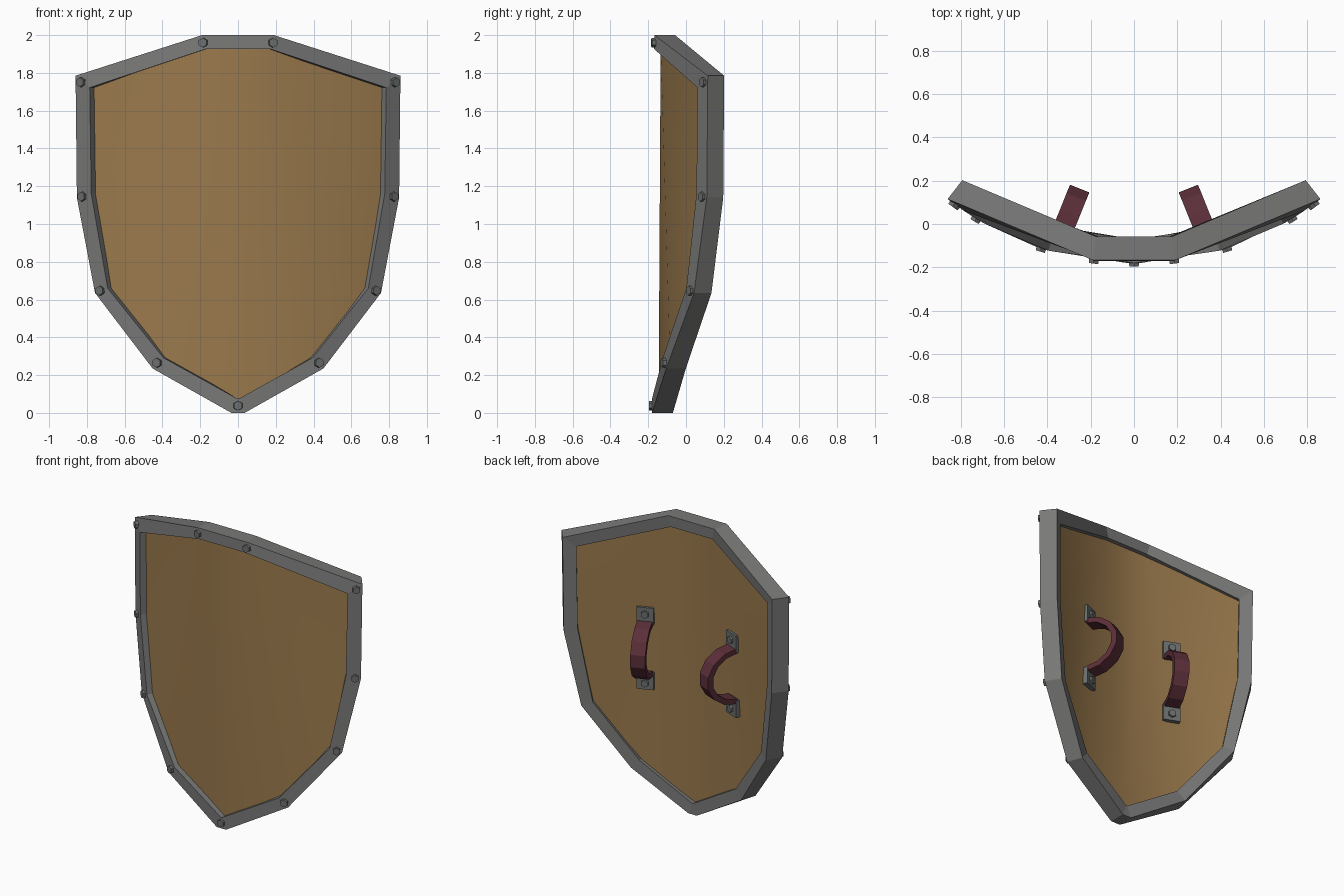
import bpy, bmesh, math
from mathutils import Matrix, Vector

if "Cube" in bpy.data.objects:
    bpy.data.objects.remove(bpy.data.objects["Cube"])

R, CY = 1.40, 1.22   # bend radius of the front face and bend centre (y)


def mat(name, c):
    m = bpy.data.materials.new(name)
    m.diffuse_color = (*c, 1)
    m.use_nodes = True
    m.node_tree.nodes["Principled BSDF"].inputs["Base Color"].default_value = m.diffuse_color
    return m


WOOD = mat("wood brown", (0.32, 0.19, 0.072))
STEEL = mat("rim grey", (0.19, 0.19, 0.188))
FIT = mat("fitting grey", (0.15, 0.16, 0.16))
LEATHER = mat("dark red leather", (0.105, 0.028, 0.04))


def bend(x, z, d):
    """Point on the bent shield; x is measured on the front face, d is depth."""
    s = x / R
    return Vector(((R - d) * s, CY - (R - d) * math.sqrt(1 - s * s), z))


def finish(name, bm, m, smooth=False):
    bmesh.ops.recalc_face_normals(bm, faces=bm.faces)
    me = bpy.data.meshes.new(name)
    bm.to_mesh(me)
    bm.free()
    me.materials.append(m)
    ob = bpy.data.objects.new(name, me)
    bpy.context.collection.objects.link(ob)
    if smooth:
        bpy.ops.object.select_all(action='DESELECT')
        ob.select_set(True)
        bpy.context.view_layer.objects.active = ob
        bpy.ops.object.shade_smooth_by_angle(angle=math.radians(40))
    return ob


# Half outlines of the shield, top to bottom
outer = [(0.19, 2.0), (0.86, 1.785), (0.853, 1.14), (0.757, 0.635), (0.452, 0.235), (0.035, 0.0)]
inner = [(0.17, 1.927), (0.785, 1.722), (0.777, 1.16), (0.69, 0.66), (0.395, 0.292), (0.004, 0.075)]


def full(half):
    return half + [(-x, z) for x, z in reversed(half)]


# Rim: rectangular section swept round the outline
bm = bmesh.new()
rings = [[bm.verts.new(bend(x, z, d)) for x, z in full(o)]
         for o, d in ((outer, 0), (inner, 0), (inner, 0.11), (outer, 0.11))]
n = len(rings[0])
for k in range(4):
    a, b = rings[k], rings[(k + 1) % 4]
    for i in range(n):
        j = (i + 1) % n
        bm.faces.new((a[i], a[j], b[j], b[i]))
finish("rim", bm, STEEL)

# Wooden panel: centre triangle plus a fan on each side, tucked into the rim
mid = [((a[0] * .3 + b[0] * .7), (a[1] * .3 + b[1] * .7)) for a, b in zip(outer, inner)]
mid[-1] = (0, 0.055)
bm = bmesh.new()
loops = []
for d in (0.035, 0.08):
    right = [bm.verts.new(bend(x, z, d)) for x, z in mid]
    left = [bm.verts.new(bend(-x, z, d)) for x, z in mid[:-1]] + [right[-1]]
    for s in (right, left):
        for i in range(1, 5):
            bm.faces.new((s[0], s[i], s[i + 1]))
    bm.faces.new((left[0], right[0], right[-1]))
    loops.append(right + left[:-1][::-1])
a, b = loops
for i in range(len(a)):
    j = (i + 1) % len(a)
    bm.faces.new((a[i], a[j], b[j], b[i]))
finish("wood_panel", bm, WOOD, True)


def frame(origin, u, nrm):
    """Matrix with local x = u, local y = up, local z = nrm."""
    m = Matrix((u, Vector((0, 0, 1)), nrm)).transposed().to_4x4()
    m.translation = origin
    return m


def hex_bolt(bm, m, h=0.02):
    bmesh.ops.create_cone(bm, cap_ends=True, segments=6, radius1=0.027, radius2=0.025,
                          depth=h + 0.01, matrix=m @ Matrix.Translation((0, 0, (h - 0.01) / 2)))


# Bolts round the rim
bm = bmesh.new()
half = [(0.185, 1.96), (0.83, 1.75), (0.823, 1.145), (0.728, 0.647), (0.428, 0.265)]
for x, z in half + [(-x, z) for x, z in half] + [(0, 0.038)]:
    s = x / R
    nrm = Vector((s, -math.sqrt(1 - s * s), 0))
    u = Vector((0, 0, 1)).cross(nrm)
    hex_bolt(bm, frame(bend(x, z, 0), u, nrm), 0.015)
finish("rim_bolts", bm, FIT)

# Two grips on the back: curved strap, end plates and bolts
for side, name in ((1, "right"), (-1, "left")):
    t = math.radians(22)
    nrm = Vector((-side * math.sin(t), math.cos(t), 0))
    u = Vector((0, 0, 1)).cross(nrm)
    m = frame(Vector((side * 0.333, -0.04, 1.065)), u, nrm)

    bm = bmesh.new()
    secs = []
    for i in range(8):
        ang = math.pi * i / 7
        sec = []
        for w, r in ((-0.048, 1), (0.048, 1), (0.048, 0.82), (-0.048, 0.82)):
            p = Vector((w, 0.19 * r * math.cos(ang), 0.005 + 0.22 * r * math.sin(ang)))
            sec.append(bm.verts.new(m @ p))
        secs.append(sec)
    for a, b in zip(secs, secs[1:]):
        for k in range(4):
            bm.faces.new((a[k], a[(k + 1) % 4], b[(k + 1) % 4], b[k]))
    bm.faces.new(secs[0])
    bm.faces.new(secs[-1])
    finish(name + "_grip_strap", bm, LEATHER)

    bm = bmesh.new()
    for s in (1, -1):
        c = Matrix.Translation((0, s * 0.222, 0.0))
        bmesh.ops.create_cube(bm, size=1, matrix=m @ c @ Matrix.Diagonal((0.11, 0.115, 0.04, 1)))
        hex_bolt(bm, m @ Matrix.Translation((0, s * 0.235, 0.02)), 0.015)
    finish(name + "_grip_plates", bm, FIT)
